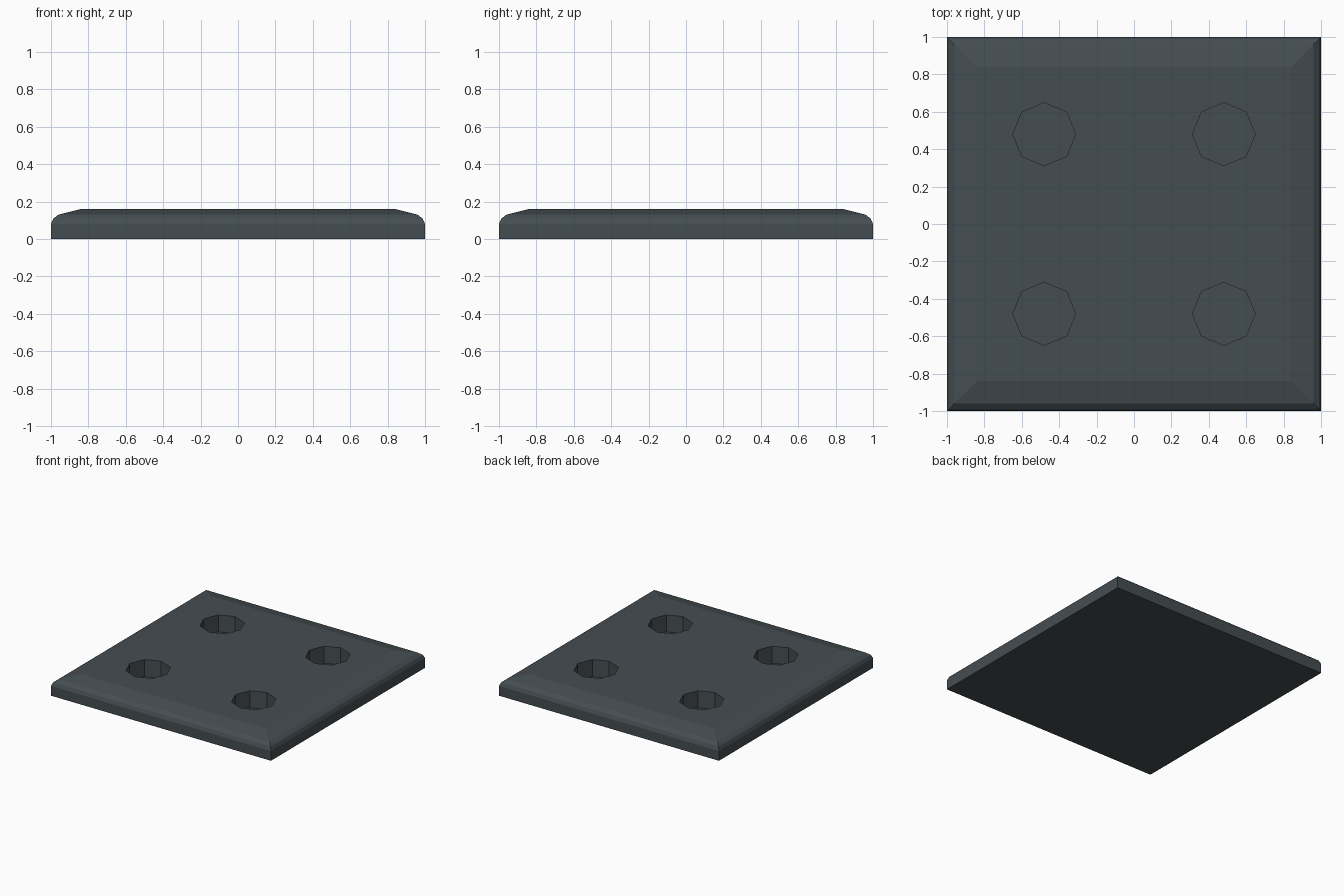
import bpy, bmesh, math
from mathutils import Matrix

if "Cube" in bpy.data.objects:
    bpy.data.objects.remove(bpy.data.objects["Cube"])

# Edge profile: half width, height
PROFILE = [(1.0, 0.0), (1.0, 0.08), (0.988, 0.108), (0.96, 0.13), (0.84, 0.16)]
HOLE_POS, HOLE_RADIUS, HOLE_FLOOR = 0.48, 0.168, 0.02


def make_object(name, bm):
    bmesh.ops.recalc_face_normals(bm, faces=bm.faces)
    mesh = bpy.data.meshes.new(name)
    bm.to_mesh(mesh)
    bm.free()
    obj = bpy.data.objects.new(name, mesh)
    bpy.context.collection.objects.link(obj)
    return obj


# Plate: square rings stacked along the edge profile
bm = bmesh.new()
rings = [[bm.verts.new((sx * w, sy * w, z))
          for sx, sy in ((-1, -1), (1, -1), (1, 1), (-1, 1))] for w, z in PROFILE]
for lower, upper in zip(rings, rings[1:]):
    for i in range(4):
        j = (i + 1) % 4
        bm.faces.new((lower[i], lower[j], upper[j], upper[i]))
bm.faces.new(rings[0][::-1])
bm.faces.new(rings[-1])
plate = make_object("plate", bm)

mat = bpy.data.materials.new("dark_slate")
mat.diffuse_color = (0.06, 0.075, 0.083, 1)
mat.use_nodes = True
mat.node_tree.nodes["Principled BSDF"].inputs["Base Color"].default_value = mat.diffuse_color
plate.data.materials.append(mat)

# Four octagonal blind holes
bm = bmesh.new()
for sx in (-1, 1):
    for sy in (-1, 1):
        ring = [bm.verts.new((sx * HOLE_POS + HOLE_RADIUS * math.cos(k * math.pi / 4),
                              sy * HOLE_POS + HOLE_RADIUS * math.sin(k * math.pi / 4),
                              HOLE_FLOOR)) for k in range(8)]
        floor = bm.faces.new(ring)
        top = bmesh.ops.extrude_face_region(bm, geom=[floor], use_keep_orig=True)
        verts = [v for v in top["geom"] if isinstance(v, bmesh.types.BMVert)]
        bmesh.ops.translate(bm, verts=verts, vec=(0, 0, 0.3))
cutter = make_object("hole_cutter", bm)
cutter.data.materials.append(mat)
cutter.hide_render = True

cut = plate.modifiers.new("holes", 'BOOLEAN')
cut.operation = 'DIFFERENCE'
cut.solver = 'EXACT'
cut.object = cutter

# Apply the cut and remove the helper
bpy.context.view_layer.objects.active = plate
plate.select_set(True)
bpy.ops.object.modifier_apply(modifier=cut.name)
bpy.data.objects.remove(cutter)
